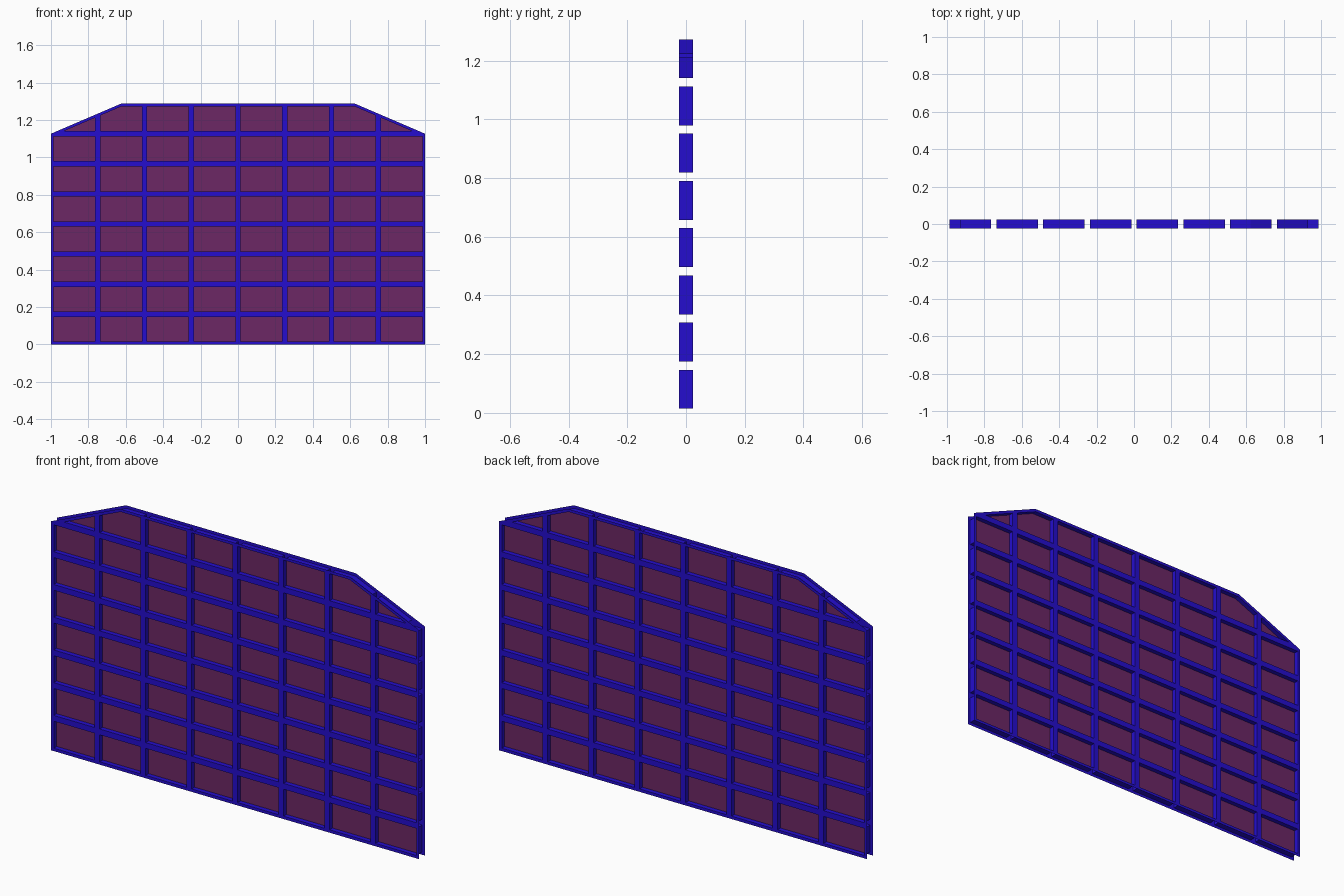
import bpy, bmesh
from math import radians
from mathutils import Matrix, Vector

if "Cube" in bpy.data.objects:
    bpy.data.objects.remove(bpy.data.objects["Cube"])

H, HALF_D, BORDER = 1.287, 0.023, 0.0142
ROW = H / 8


def material(name, color):
    m = bpy.data.materials.new(name)
    m.diffuse_color = color
    m.use_nodes = True
    m.node_tree.nodes["Principled BSDF"].inputs["Base Color"].default_value = m.diffuse_color
    return m


def add_object(name, bm, mat):
    me = bpy.data.meshes.new(name)
    bm.to_mesh(me)
    bm.free()
    me.materials.append(mat)
    ob = bpy.data.objects.new(name, me)
    bpy.context.collection.objects.link(ob)
    return ob


# 8 x 8 sheet of cells standing upright, facing the front
bm = bmesh.new()
bmesh.ops.create_grid(bm, x_segments=8, y_segments=8, size=1)
for v in bm.verts:
    v.co = Vector((v.co.x, -HALF_D, (v.co.y + 1) * H / 2))
bm.normal_update()

# Sloped top corners
for s in (1, -1):
    bmesh.ops.bisect_plane(bm, geom=bm.verts[:] + bm.edges[:] + bm.faces[:], dist=1e-4,
                           plane_co=(s, -HALF_D, H - ROW), plane_no=(s * ROW, 0, 0.375),
                           clear_outer=True)
bm.normal_update()

# Flat bars around each cell, then cell walls running back to the middle
cells = bm.faces[:]
bmesh.ops.inset_individual(bm, faces=cells, thickness=BORDER, use_even_offset=True)
bm.normal_update()
bmesh.ops.inset_individual(bm, faces=cells, thickness=0, use_even_offset=True)
for f in cells:
    for v in f.verts:
        v.co.y = 0

# Panes: the cell floors, kept as their own part
panes = bmesh.new()
for f in cells:
    panes.faces.new([panes.verts.new(v.co) for v in f.verts])
bmesh.ops.delete(bm, geom=cells, context='FACES_ONLY')
bm.normal_update()
panes.normal_update()

frame = add_object("lattice_frame", bm, material("frame_blue", (0.018, 0.004, 0.62, 1)))
mirror = frame.modifiers.new("back_half", 'MIRROR')
mirror.use_axis = (False, True, False)
mirror.use_clip = True
add_object("window_panes", panes, material("pane_purple", (0.15, 0.02, 0.13, 1)))
